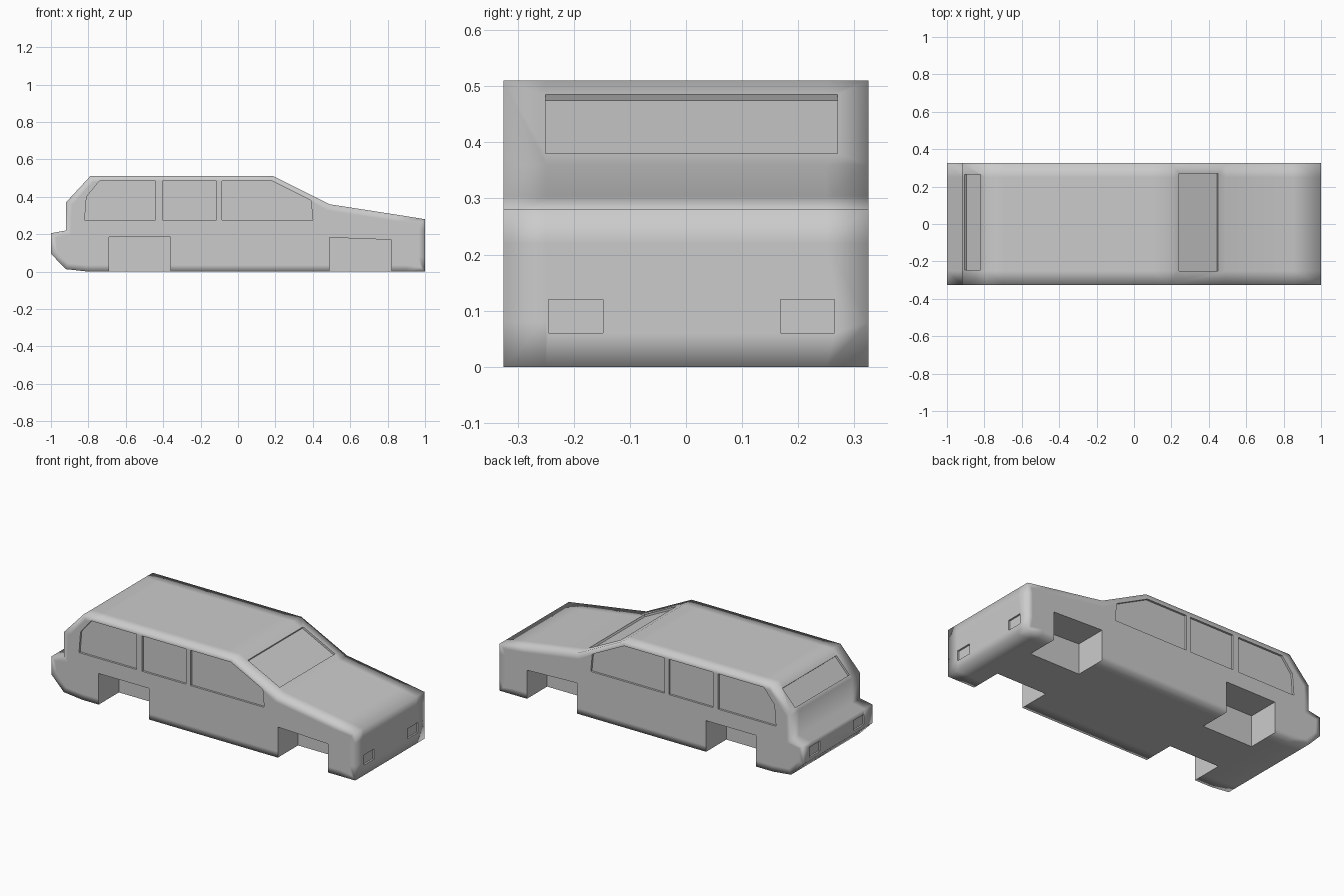
import bpy, bmesh, math
from mathutils import Vector

if "Cube" in bpy.data.objects:
    bpy.data.objects.remove(bpy.data.objects["Cube"])

W = 0.325  # half width


def prism(name, pts, ys, smooth=False):
    """Loft an x-z outline through several y stations and cap both ends."""
    bm = bmesh.new()
    rings = [[bm.verts.new((x, y, z)) for x, z in pts] for y in ys]
    n = len(pts)
    for a, b in zip(rings, rings[1:]):
        for i in range(n):
            bm.faces.new((a[i], a[(i + 1) % n], b[(i + 1) % n], b[i]))
    caps = [bm.faces.new(rings[0]), bm.faces.new(rings[-1])]
    bmesh.ops.recalc_face_normals(bm, faces=bm.faces)
    if smooth:  # support loop on the flat sides keeps soft shading near the rim
        bmesh.ops.inset_individual(bm, faces=caps, thickness=0.035)
    for f in bm.faces:
        f.smooth = smooth
    me = bpy.data.meshes.new(name)
    bm.to_mesh(me)
    bm.free()
    ob = bpy.data.objects.new(name, me)
    bpy.context.collection.objects.link(ob)
    return ob


def cut(pts, y0, y1):
    """Carve a prism out of the body."""
    tool = prism("cutter", pts, (y0, y1))
    mod = body.modifiers.new("cut", 'BOOLEAN')
    mod.operation = 'DIFFERENCE'
    mod.solver = 'EXACT'
    mod.object = tool
    bpy.context.view_layer.objects.active = body
    bpy.ops.object.modifier_apply(modifier=mod.name)
    bpy.data.objects.remove(tool)


def slab(p, q, depth):
    """Quad around segment p-q, sunk by depth on the right-hand side of p->q."""
    p, q = Vector(p), Vector(q)
    d = (q - p).normalized()
    out = Vector((-d.y, d.x))
    return [p + out * 0.05, q + out * 0.05, q - out * depth, p - out * depth]


def box(x0, x1, z0, z1):
    return [(x0, z0), (x1, z0), (x1, z1), (x0, z1)]


# Body shell: side outline carried across the full width
outline = [(-1, 0.205), (-1, 0.095), (-0.92, 0.013), (-0.80, 0), (0.90, 0),
           (1, 0), (1, 0.08), (1, 0.22), (1, 0.28), (0.85, 0.304),
           (0.49, 0.36), (0.19, 0.51), (0.1, 0.51), (-0.7, 0.51), (-0.79, 0.51),
           (-0.92, 0.37), (-0.92, 0.22)]
body = prism("car_body", outline, (-W, -0.25, 0.25, W), smooth=True)

# Side windows and wheel wells, both sides
windows = [
    [(-0.82, 0.275), (-0.44, 0.275), (-0.44, 0.485), (-0.74, 0.485), (-0.81, 0.40)],
    box(-0.405, -0.115, 0.275, 0.485),
    [(-0.085, 0.275), (0.40, 0.275), (0.39, 0.38), (0.18, 0.485), (-0.085, 0.485)],
]
wells = [
    box(-0.69, -0.36, -0.1, 0.185),
    [(0.49, -0.1), (0.82, -0.1), (0.82, 0.17), (0.49, 0.182)],
]
for s in (-1, 1):
    for pts in windows:
        cut(pts, s * (W - 0.012), s * (W + 0.1))
    for pts in wells:
        cut(pts, s * (W - 0.19), s * (W + 0.1))

# Windscreen and tailgate window
cut(slab((-0.905, 0.386), (-0.82, 0.478), 0.012), -0.245, 0.265)
cut([(x, z) for x, z in slab((0.24, 0.485), (0.45, 0.38), 0.012)], -0.25, 0.27)

# Head and tail lamp recesses
for y0, y1 in ((-0.245, -0.148), (0.168, 0.265)):
    cut(box(0.99, 1.1, 0.06, 0.12), y0, y1)
    cut(box(-1.1, -0.99, 0.115, 0.175), y0, y1)
